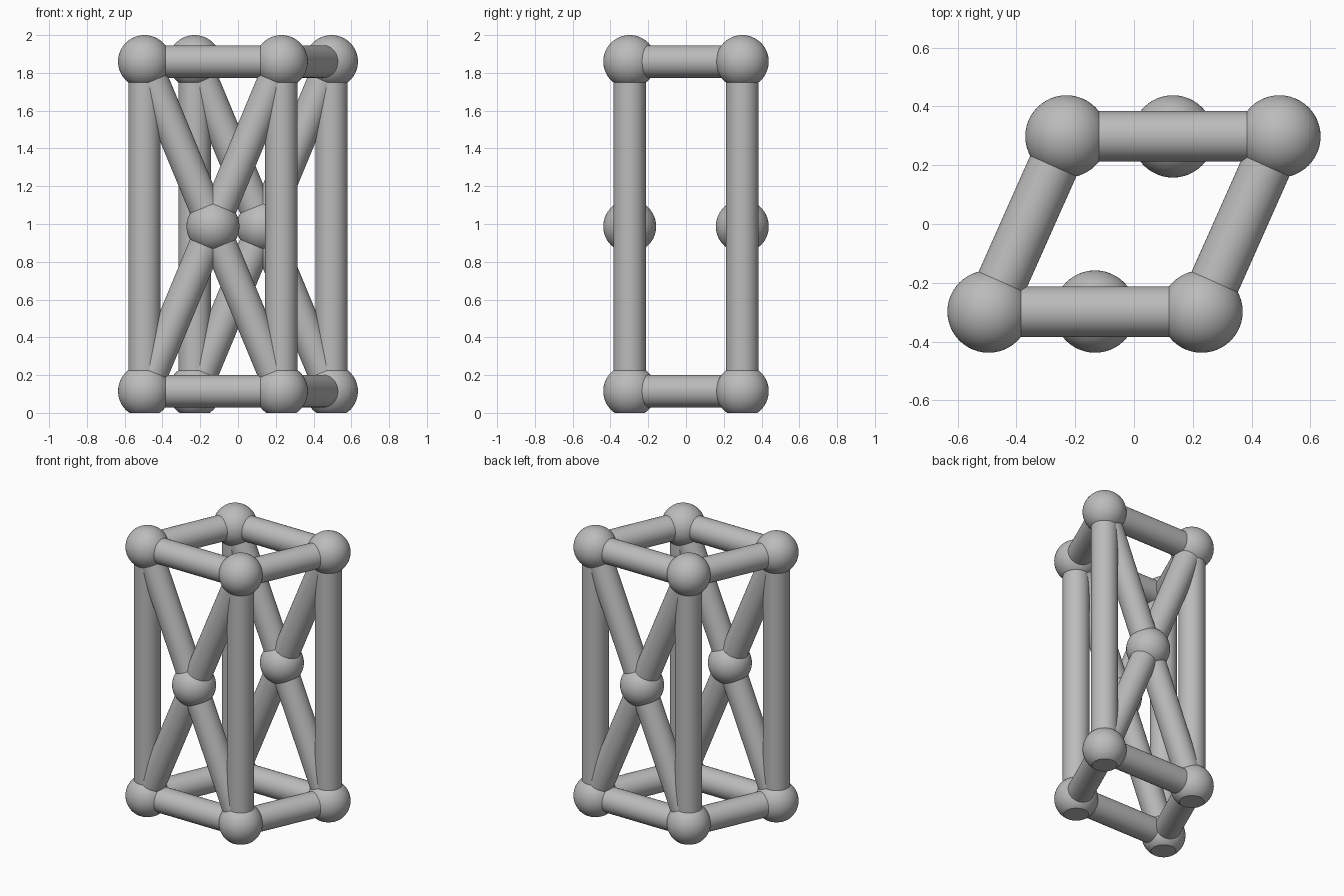
import bpy, bmesh, math
from mathutils import Vector

cube = bpy.data.objects.get("Cube")
if cube:
    bpy.data.objects.remove(cube, do_unlink=True)

BALL_R, ROD_R = 0.14, 0.086
LOW, HIGH = 0.115, 1.86
MID = (LOW + HIGH) / 2

grey = bpy.data.materials.new("plain grey")
grey.use_nodes = True
colour = (0.5, 0.5, 0.5, 1)
grey.diffuse_color = colour
grey.node_tree.nodes["Principled BSDF"].inputs["Base Color"].default_value = colour


def finish(name, bm, location):
    mesh = bpy.data.meshes.new(name)
    bm.to_mesh(mesh)
    bm.free()
    mesh.materials.append(grey)
    ob = bpy.data.objects.new(name, mesh)
    ob.location = location
    bpy.context.collection.objects.link(ob)
    bpy.ops.object.select_all(action='DESELECT')
    ob.select_set(True)
    bpy.context.view_layer.objects.active = ob
    bpy.ops.object.shade_smooth_by_angle(angle=math.radians(35))
    return ob


def ball(name, centre):
    """Joint ball, cut flat where it meets the ground."""
    bm = bmesh.new()
    bmesh.ops.create_uvsphere(bm, u_segments=48, v_segments=32, radius=BALL_R)
    if centre.z < BALL_R:
        cut = bmesh.ops.bisect_plane(
            bm, geom=bm.verts[:] + bm.edges[:] + bm.faces[:],
            plane_co=(0, 0, -centre.z), plane_no=(0, 0, -1), clear_outer=True)
        rim = [e for e in cut["geom_cut"] if isinstance(e, bmesh.types.BMEdge)]
        bmesh.ops.contextual_create(bm, geom=rim)
        bmesh.ops.recalc_face_normals(bm, faces=bm.faces[:])
    finish(name, bm, centre)


def rod(name, a, b):
    """Round strut between two joint centres."""
    bm = bmesh.new()
    bmesh.ops.create_cone(bm, cap_ends=True, segments=48, radius1=ROD_R,
                          radius2=ROD_R, depth=(b - a).length)
    ob = finish(name, bm, (a + b) / 2)
    ob.rotation_mode = 'QUATERNION'
    ob.rotation_quaternion = (b - a).to_track_quat('Z', 'Y')


# Corners of the slanted plan, in order around the frame
corners = {
    "front_right": (-0.495, -0.298),
    "front_left": (0.23, -0.298),
    "back_left": (0.495, 0.298),
    "back_right": (-0.23, 0.298),
}
names = list(corners)
low = {n: Vector((*p, LOW)) for n, p in corners.items()}
high = {n: Vector((*p, HIGH)) for n, p in corners.items()}

# Corner joints, posts and the two rings of rails
for i, n in enumerate(names):
    following = names[(i + 1) % len(names)]
    ball(n + "_bottom_joint", low[n])
    ball(n + "_top_joint", high[n])
    rod(n + "_post", low[n], high[n])
    for level, points in (("bottom", low), ("top", high)):
        rod(f"{n}_{level}_rail", points[n], points[following])

# Crossed braces with a centre joint on the front and back panels
for side in ("front", "back"):
    r, l = side + "_right", side + "_left"
    centre = (low[r] + high[l]) / 2
    ball(side + "_centre_joint", centre)
    for n in (r, l):
        rod(n + "_lower_brace", low[n], centre)
        rod(n + "_upper_brace", centre, high[n])
